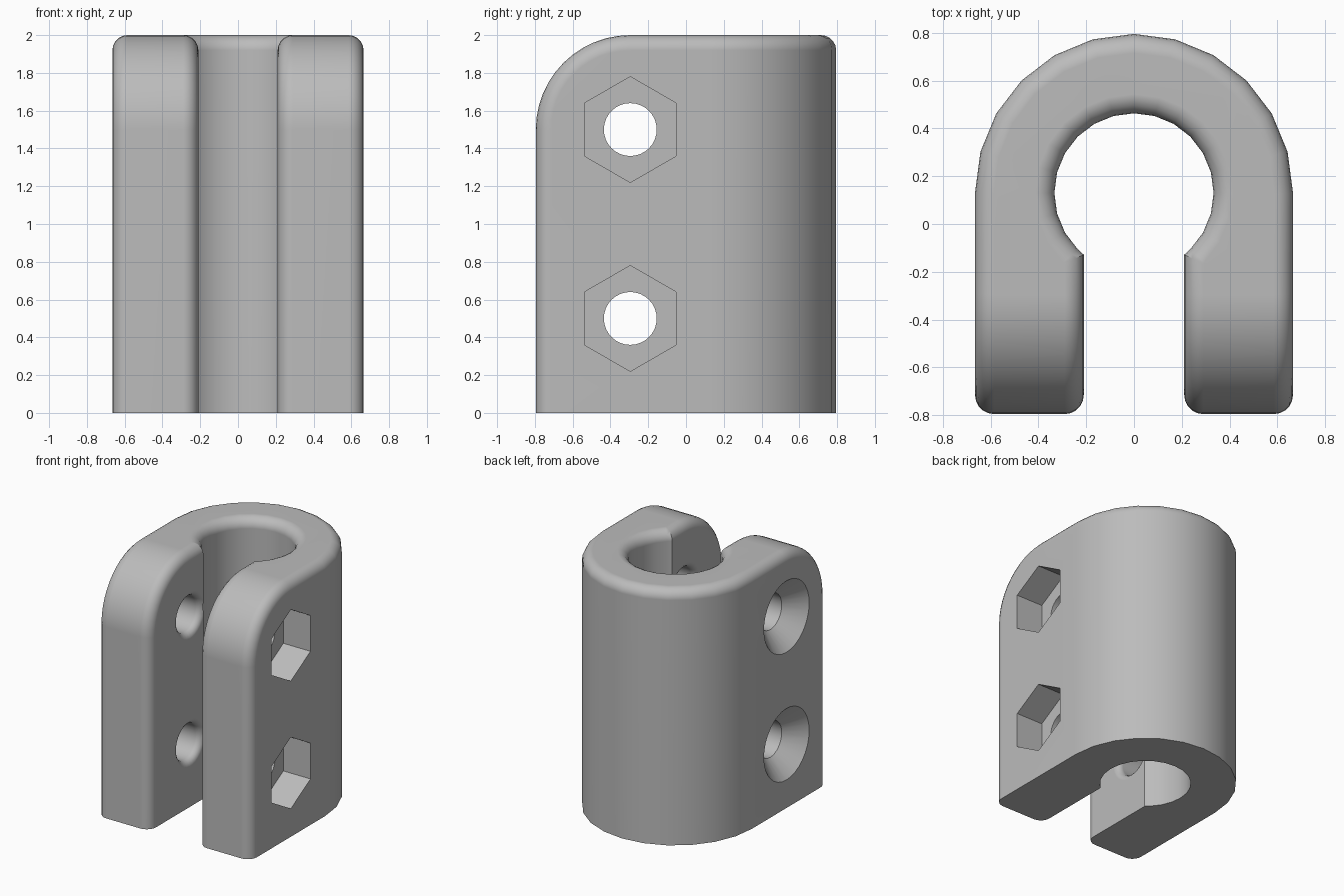
import bpy, bmesh
from math import sin, cos, pi, radians, sqrt
from mathutils import Vector

if "Cube" in bpy.data.objects:
    bpy.data.objects.remove(bpy.data.objects["Cube"], do_unlink=True)

OUTER, BORE, SLOT = 0.665, 0.333, 0.21   # plan radii and slot half width
CY, FRONT = 0.13, -0.795                 # bore centre, front plane
ROUND, FILLET = 0.5, 0.08
BOLT_Y, BOLT_R, HEAD_R = -0.295, 0.14, 0.28

grey = bpy.data.materials.new("plain grey")
grey.use_nodes = True
colour = (0.5, 0.5, 0.5, 1)
grey.diffuse_color = colour
grey.node_tree.nodes["Principled BSDF"].inputs["Base Color"].default_value = colour


def make_object(name, bm):
    bmesh.ops.recalc_face_normals(bm, faces=bm.faces)
    mesh = bpy.data.meshes.new(name)
    bm.to_mesh(mesh)
    bm.free()
    mesh.materials.append(grey)
    obj = bpy.data.objects.new(name, mesh)
    bpy.context.collection.objects.link(obj)
    return obj


def prism(name, points, direction):
    """Extrude a closed outline of 3D points."""
    bm = bmesh.new()
    face = bm.faces.new([bm.verts.new(p) for p in points])
    new = bmesh.ops.extrude_face_region(bm, geom=[face])["geom"]
    bmesh.ops.translate(bm, vec=direction,
                        verts=[v for v in new if isinstance(v, bmesh.types.BMVert)])
    if not face.is_valid or len(bm.faces) < len(points) + 2:
        bm.faces.new([v for v in bm.verts][:len(points)])
    return make_object(name, bm)


def lathe_x(name, profile, y, z, sides=32):
    """Solid of revolution around an x-parallel axis."""
    bm = bmesh.new()
    rings = [[bm.verts.new((x, y + r * cos(2 * pi * i / sides), z + r * sin(2 * pi * i / sides)))
              for i in range(sides)] for x, r in profile]
    for a, b in zip(rings, rings[1:]):
        for i in range(sides):
            j = (i + 1) % sides
            bm.faces.new((a[i], a[j], b[j], b[i]))
    bm.faces.new(rings[0])
    bm.faces.new(rings[-1])
    return make_object(name, bm)


def combine(obj, cutter, operation):
    mod = obj.modifiers.new("cut", "BOOLEAN")
    mod.operation, mod.object, mod.solver = operation, cutter, "EXACT"
    bpy.context.view_layer.objects.active = obj
    bpy.ops.object.modifier_apply(modifier=mod.name)
    bpy.data.objects.remove(cutter, do_unlink=True)


def arc(radius, start, end, steps, cx, cy):
    angles = [radians(start + (end - start) * i / steps) for i in range(steps + 1)]
    return [(cx + radius * cos(a), cy + radius * sin(a)) for a in angles]


# Horseshoe plan, oversized towards the front and in height
lip_y = CY - sqrt(BORE ** 2 - SLOT ** 2)
plan = [(-OUTER, -1)] + arc(OUTER, 180, 0, 12, 0, CY) + [(OUTER, -1), (SLOT, -1), (SLOT, lip_y)]
plan += arc(BORE, -45, 225, 18, 0, CY) + [(-SLOT, lip_y), (-SLOT, -1)]
body = prism("clamp_body", [(x, y, -1) for x, y in plan], Vector((0, 0, 4)))

# Side silhouette with the large rounded front top
side = [(1, 0), (1, 2)] + arc(ROUND, 90, 180, 12, FRONT + ROUND, 2 - ROUND) + [(FRONT, 0)]
combine(body, prism("side_trim", [(-1, y, z) for y, z in side], Vector((2, 0, 0))), "INTERSECT")

# Fillet the edges running around the top and down the front
bm = bmesh.new()
bm.from_mesh(body.data)
bmesh.ops.remove_doubles(bm, verts=bm.verts, dist=0.0001)
bm.normal_update()


def is_cap(f):
    return abs(f.normal.x) < 0.01 and (f.normal.z > 0.01 or f.normal.y < -0.99)


def is_wall(f):
    return abs(f.normal.z) < 0.01 and not is_cap(f)


rim = [e for e in bm.edges if len(e.link_faces) == 2
       and any(map(is_cap, e.link_faces)) and any(map(is_wall, e.link_faces))]
bmesh.ops.bevel(bm, geom=rim, offset=FILLET, offset_type="OFFSET", segments=5,
                profile=0.5, affect="EDGES", clamp_overlap=False)
bm.to_mesh(body.data)
bm.free()

# Bolt holes: countersink on one arm, hexagonal nut pocket on the other
flare = [(SLOT + 0.05 * (1 - sin(a)), BOLT_R + 0.05 * (1 - cos(a)))
         for a in [radians(d) for d in (0, 22, 45, 67, 90)]]
bolt = [(-OUTER - 0.05, HEAD_R + 0.05), (-OUTER + HEAD_R - BOLT_R, BOLT_R)]
bolt += [(-x, r) for x, r in flare] + [(x, r) for x, r in reversed(flare)] + [(0.9, BOLT_R)]
for z in (0.5, 1.5):
    combine(body, lathe_x("bolt_cutter", bolt, BOLT_Y, z), "DIFFERENCE")
    hexagon = [(0.43, BOLT_Y + y, z + h) for y, h in arc(HEAD_R, 30, 330, 5, 0, 0)]
    combine(body, prism("nut_cutter", hexagon, Vector((0.5, 0, 0))), "DIFFERENCE")

# Smooth the curves, keep hard corners crisp
bpy.ops.object.select_all(action="DESELECT")
body.select_set(True)
bpy.context.view_layer.objects.active = body
bpy.ops.object.shade_smooth_by_angle(angle=radians(32))
weighted = body.modifiers.new("even_shading", "WEIGHTED_NORMAL")
weighted.keep_sharp = True
